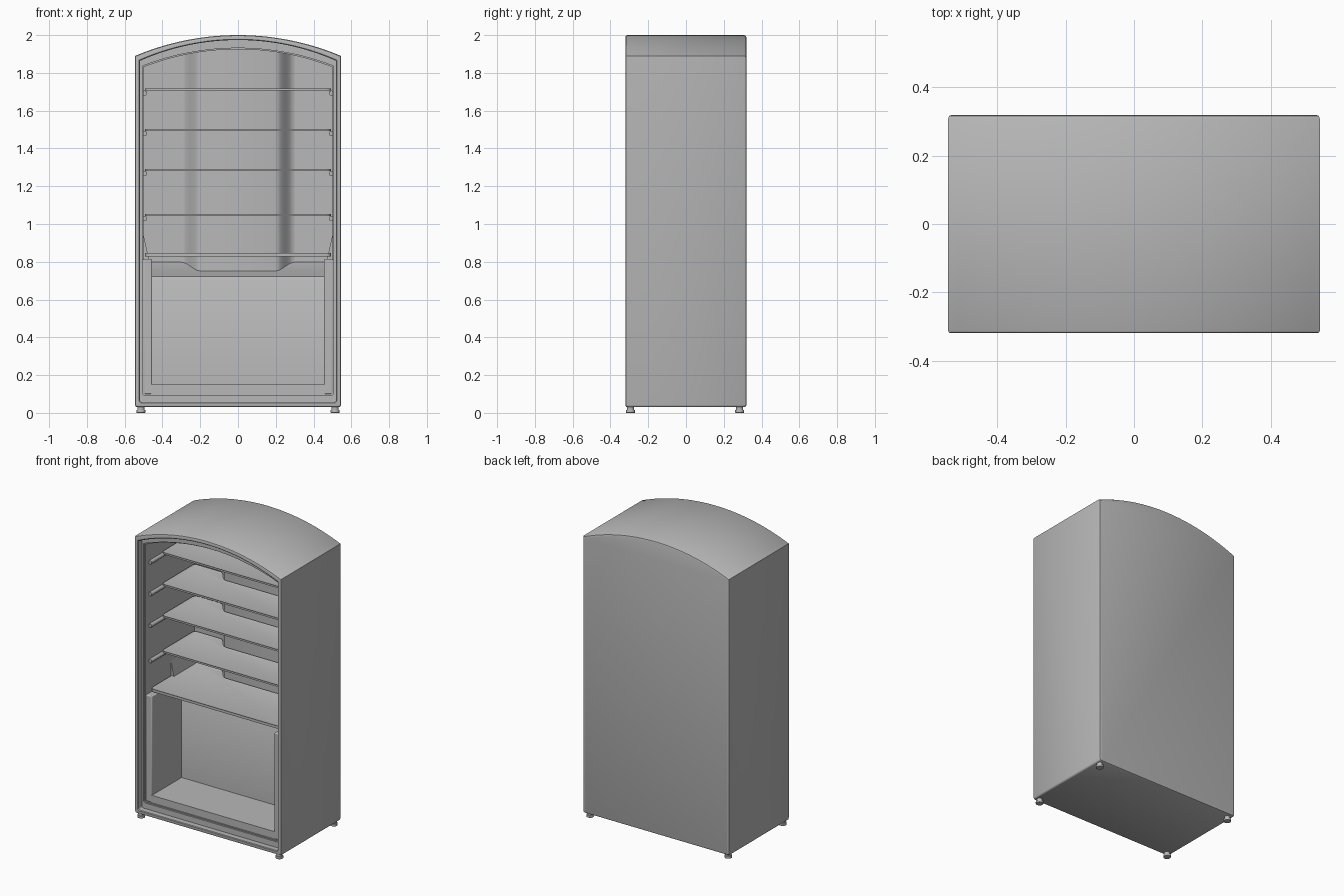
import bpy, bmesh, math

if "Cube" in bpy.data.objects:
    bpy.data.objects.remove(bpy.data.objects["Cube"], do_unlink=True)

# Single grey finish
grey = bpy.data.materials.new("cabinet grey")
grey.use_nodes = True
COLOR = (0.48, 0.48, 0.48, 1)
grey.diffuse_color = COLOR
grey.node_tree.nodes["Principled BSDF"].inputs["Base Color"].default_value = COLOR


def finish(name, bm, bevel=0):
    """Turn a bmesh into a named, smoothed, coloured object."""
    bmesh.ops.recalc_face_normals(bm, faces=bm.faces)
    mesh = bpy.data.meshes.new(name)
    bm.to_mesh(mesh)
    bm.free()
    mesh.materials.append(grey)
    obj = bpy.data.objects.new(name, mesh)
    bpy.context.collection.objects.link(obj)
    if bevel:
        mod = obj.modifiers.new("soft edges", "BEVEL")
        mod.width, mod.segments = bevel, 3
        mod.limit_method = "ANGLE"
    bpy.ops.object.select_all(action="DESELECT")
    obj.select_set(True)
    bpy.context.view_layer.objects.active = obj
    bpy.ops.object.shade_smooth_by_angle(angle=math.radians(35))
    return obj


def loft(bm, rings):
    """Skin a row of equal rings and cap both ends."""
    loops = [[bm.verts.new(p) for p in ring] for ring in rings]
    for a, b in zip(loops, loops[1:]):
        for i in range(len(a)):
            j = (i + 1) % len(a)
            bm.faces.new((a[i], a[j], b[j], b[i]))
    bm.faces.new(loops[0])
    return bm.faces.new(loops[-1])


def prism(name, points, place, start, end, bevel=0):
    """Extrude a flat outline along the axis chosen by place."""
    bm = bmesh.new()
    loft(bm, [[place(u, v, t) for u, v in points] for t in (start, end)])
    return finish(name, bm, bevel)


def along_x(u, v, t):
    return (t, u, v)


def along_y(u, v, t):
    return (u, t, v)


def along_z(u, v, t):
    return (u, v, t)


def rect(a, b, c, d):
    return [(a, c), (b, c), (b, d), (a, d)]


def arch(half, bottom, shoulder, crown, y, r=0.012, steps=32):
    """Upright outline with rounded bottom corners and an arched top."""
    rise = crown - shoulder
    radius = (half * half + rise * rise) / (2 * rise)
    pts = []
    for side, first in ((-1, 180), (1, 270)):
        for k in range(4):
            a = math.radians(first + 30 * k)
            pts.append((side * (half - r) + r * math.cos(a), y,
                        bottom + r + r * math.sin(a)))
    sweep = math.asin(half / radius)
    for k in range(steps + 1):
        a = sweep * (1 - 2 * k / steps)
        pts.append((radius * math.sin(a), y, crown - radius + radius * math.cos(a)))
    return pts


# Cabinet shell: outer skin, front rim, door recess and inner liner in one skin
def outer(y, inset):
    return arch(0.545 - inset, 0.03 + inset, 1.89 - inset, 2.0 - inset, y)


def inner(y, grow=0):
    return arch(0.5 + grow, 0.1 - grow, 1.83 + grow, 1.925 + grow, y)


shell = bmesh.new()
loft(shell, [outer(0.32, 0.012), outer(0.317, 0.004), outer(0.308, 0),
             outer(-0.312, 0), outer(-0.318, 0.003), outer(-0.32, 0.008),
             outer(-0.32, 0.022), outer(-0.316, 0.026), outer(-0.28, 0.026),
             inner(-0.28, 0.006), inner(-0.27, 0.006), inner(-0.27), inner(0.25)])
finish("cabinet_shell", shell)

# Air duct bulging from the rear wall
BACK, DUCT = 0.25, 0.165


def rear_line(x):
    t = min(max((abs(x) - 0.2) / 0.1, 0), 1)
    return DUCT + (BACK - DUCT) * (1 - math.cos(math.pi * t)) / 2


flank = [0.2 + 0.1 * k / 8 for k in range(9)]
duct_x = [-x for x in reversed(flank)] + flank
prism("rear_air_duct",
      [(x, rear_line(x)) for x in duct_x] + [(0.3, 0.27), (-0.3, 0.27)],
      along_z, 0.7, 1.93)

# Lower compartment: side walls, floor and the sloping housing behind
for side, label in ((1, "left"), (-1, "right")):
    prism("lower_wall_" + label, rect(side * 0.455, side * 0.502, 0.1, 0.815),
          along_y, -0.265, 0.26, 0.006)
    prism("corner_gusset_" + label,
          [(side * 0.47, 0.81), (side * 0.502, 0.81), (side * 0.502, 0.95)],
          along_y, 0.0, 0.26)
prism("lower_floor", rect(-0.46, 0.46, 0.1, 0.15), along_y, -0.265, 0.26)
prism("rear_housing",
      [(0.05, 0.14), (0.26, 0.14), (0.26, 0.803), (0.165, 0.752), (0.085, 0.732),
       (0.062, 0.722), (0.05, 0.7)],
      along_x, -0.46, 0.46)


# Shelves with a raised border and a rear cut-out around the duct
def shelf(name, front, bottom, thick):
    half, back, r = 0.492, BACK - 0.01, 0.025
    pts = []
    for sx, sy, first in ((-1, -1, 180), (1, -1, 270), (1, 1, 0)):
        cy = front + r if sy < 0 else back - r
        for k in range(5):
            a = math.radians(first + 22.5 * k)
            pts.append((sx * (half - r) + r * math.cos(a), cy + r * math.sin(a)))
    pts += [(x, rear_line(x) - 0.01) for x in reversed(duct_x)]
    for k in range(5):
        a = math.radians(90 + 22.5 * k)
        pts.append((-half + r + r * math.cos(a), back - r + r * math.sin(a)))
    bm = bmesh.new()
    top = loft(bm, [[(x, y, z) for x, y in pts] for z in (bottom, bottom + thick)])
    bmesh.ops.recalc_face_normals(bm, faces=bm.faces)
    bmesh.ops.inset_region(bm, faces=[top], thickness=0.012)
    bmesh.ops.translate(bm, verts=list(top.verts), vec=(0, 0, -0.004))
    finish(name, bm)


def disc(cx, cy, r, n=16):
    return [(cx + r * math.cos(math.tau * k / n), cy + r * math.sin(math.tau * k / n))
            for k in range(n)]


shelf("bottom_shelf", -0.23, 0.828, 0.018)
for i, z in enumerate((1.042, 1.28, 1.492, 1.706)):
    shelf("shelf_%d" % (i + 1), -0.11, z, 0.012)
    # Support rails on the side walls
    for side, label in ((1, "left"), (-1, "right")):
        prism("shelf_rail_%d_%s" % (i + 1, label), disc(side * 0.494, z - 0.013, 0.013),
              along_y, -0.23, 0.22)

# Feet: a collar and a narrower pad
for sx, a in ((1, "left"), (-1, "right")):
    for y, b in ((-0.294, "front"), (0.284, "rear")):
        prism("foot_collar_%s_%s" % (b, a), disc(sx * 0.514, y, 0.019), along_z, 0.014, 0.035)
        prism("foot_pad_%s_%s" % (b, a), disc(sx * 0.514, y, 0.024), along_z, 0, 0.016, 0.003)
